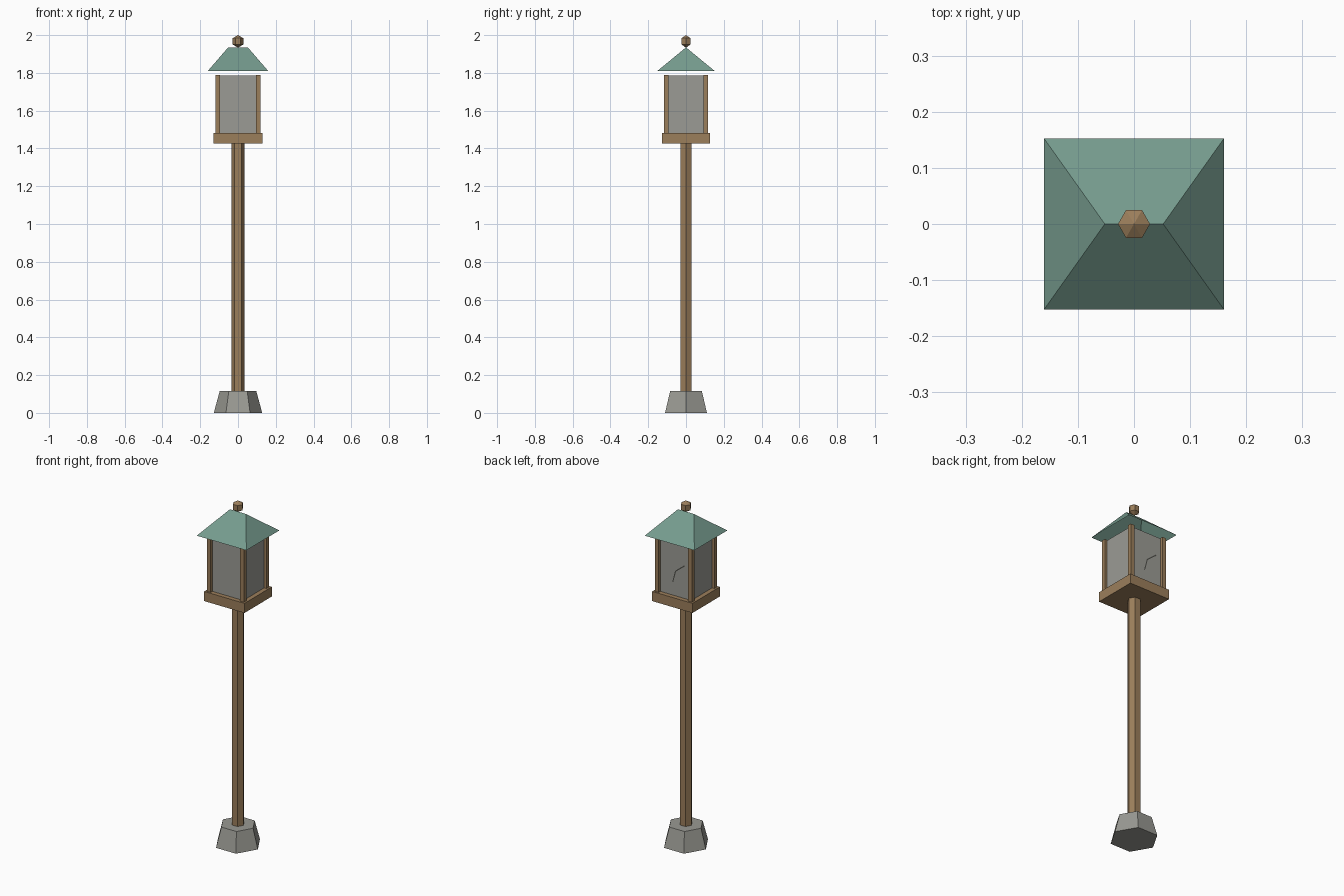
import bpy
import bmesh
from math import cos, sin, pi
from mathutils import Vector

cube = bpy.data.objects.get("Cube")
if cube:
    bpy.data.objects.remove(cube, do_unlink=True)


def material(name, color):
    m = bpy.data.materials.new(name)
    m.use_nodes = True
    m.diffuse_color = (*color, 1)
    m.node_tree.nodes["Principled BSDF"].inputs["Base Color"].default_value = (*color, 1)
    return m


wood = material("warm wood", (0.33, 0.21, 0.105))
stone = material("grey stone", (0.32, 0.32, 0.29))
glass = material("cloudy glass", (0.33, 0.33, 0.30))
roof_green = material("weathered green", (0.18, 0.33, 0.27))
dark = material("dark grey", (0.07, 0.07, 0.06))


def finish(name, bm, mat):
    bmesh.ops.recalc_face_normals(bm, faces=bm.faces)
    mesh = bpy.data.meshes.new(name)
    bm.to_mesh(mesh)
    bm.free()
    mesh.materials.append(mat)
    ob = bpy.data.objects.new(name, mesh)
    bpy.context.collection.objects.link(ob)
    return ob


def box(name, low, high, mat):
    bm = bmesh.new()
    bmesh.ops.create_cube(bm, size=1)
    low, high = Vector(low), Vector(high)
    for v in bm.verts:
        v.co = (low + high) / 2 + v.co * (high - low)
    return finish(name, bm, mat)


def hex_turned(name, profile, mat):
    """Six-sided turned solid from (radius, height) pairs, capped at both ends."""
    bm = bmesh.new()
    rings = [[bm.verts.new((r * cos(i * pi / 3), r * sin(i * pi / 3), z))
              for i in range(6)] for r, z in profile]
    for a, b in zip(rings, rings[1:]):
        for i in range(6):
            j = (i + 1) % 6
            bm.faces.new((a[i], a[j], b[j], b[i]))
    bm.faces.new(rings[0][::-1])
    bm.faces.new(rings[-1])
    bmesh.ops.remove_doubles(bm, verts=bm.verts, dist=0.0001)
    return finish(name, bm, mat)


# Stone foot and wooden pole
hex_turned("stone_base", [(0.128, 0), (0.097, 0.115)], stone)
hex_turned("pole", [(0.035, 0.1), (0.035, 1.44)], wood)

# Lantern platform, glass body and corner posts
box("platform", (-0.13, -0.126, 1.427), (0.13, 0.126, 1.483), wood)
box("glass_body", (-0.104, -0.1, 1.483), (0.104, 0.1, 1.787), glass)
for sx, side in ((-1, "right"), (1, "left")):
    for sy, end in ((-1, "front"), (1, "back")):
        x, y = sx * 0.107, sy * 0.104
        box(f"{end}_{side}_corner_post", (x - 0.012, y - 0.012, 1.48),
            (x + 0.012, y + 0.012, 1.79), wood)

# Hipped roof, an open shell floating just above the posts
bm = bmesh.new()
eaves = [bm.verts.new((x * 0.16, y * 0.152, 1.81))
         for x, y in ((-1, -1), (1, -1), (1, 1), (-1, 1))]
ridge = [bm.verts.new((x, 0, 1.935)) for x in (-0.052, 0.052)]
bm.faces.new((eaves[0], eaves[1], ridge[1], ridge[0]))
bm.faces.new((eaves[1], eaves[2], ridge[1]))
bm.faces.new((eaves[2], eaves[3], ridge[0], ridge[1]))
bm.faces.new((eaves[3], eaves[0], ridge[0]))
finish("hipped_roof", bm, roof_green)

# Faceted finial
r = 0.033
hex_turned("finial", [(0.0001, 1.967 - r), (r * sin(pi / 3), 1.967 - r / 2),
                      (r * sin(pi / 3), 1.967 + r / 2), (0.0001, 1.967 + r)], wood)

# Thin crack across the back pane
crack = [Vector(p) for p in ((0.014, 0, 1.56), (-0.004, 0, 1.628), (-0.063, 0, 1.675))]
bm = bmesh.new()
for a, b in zip(crack, crack[1:]):
    d = (b - a).normalized()
    across = Vector((-d.z, 0, d.x)) * 0.003
    lift = Vector((0, 0.102, 0))
    bm.faces.new([bm.verts.new(p + lift) for p in
                  (a - across, b - across, b + across, a + across)])
finish("back_pane_crack", bm, dark)
